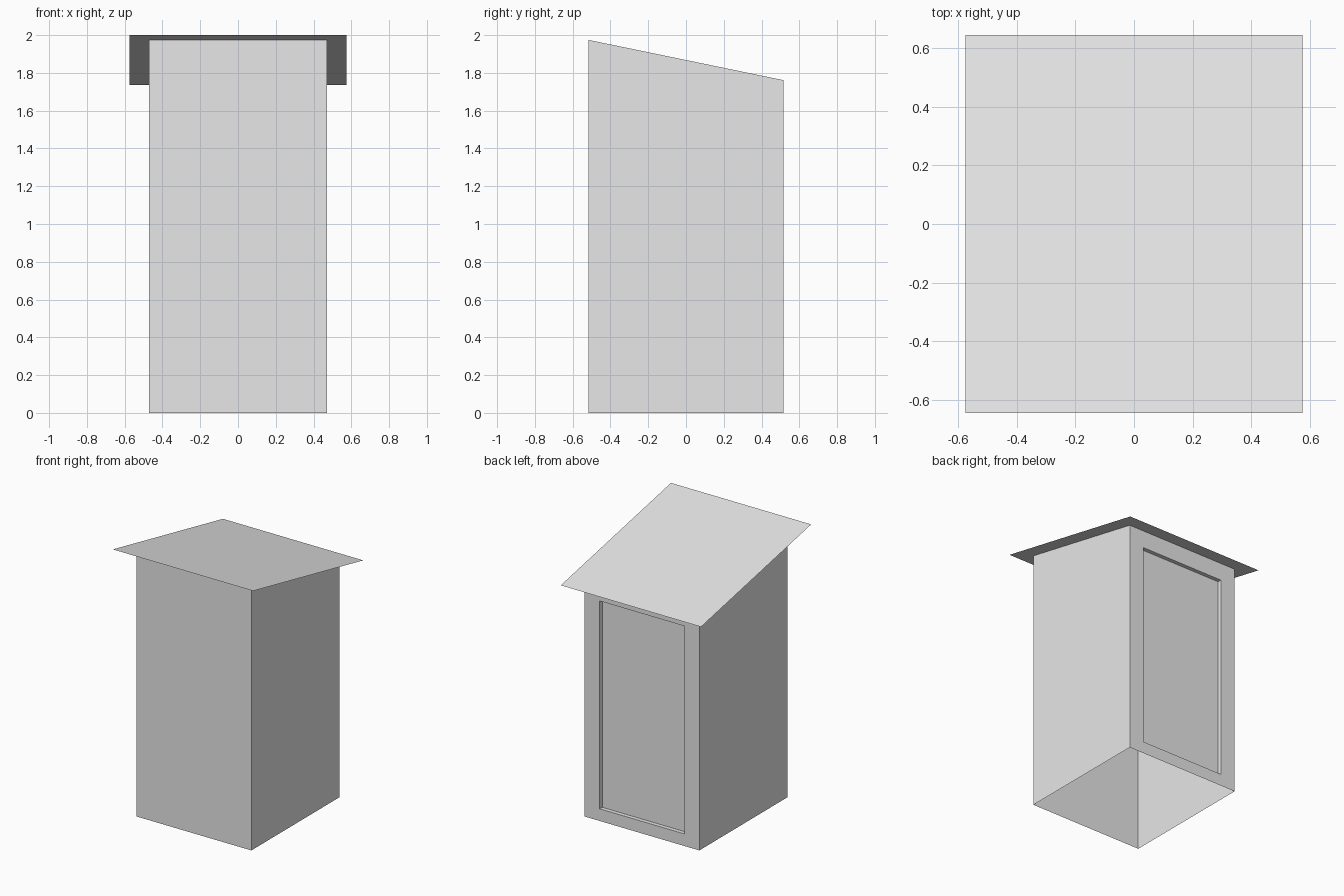
import bpy
import bmesh

if "Cube" in bpy.data.objects:
    bpy.data.objects.remove(bpy.data.objects["Cube"], do_unlink=True)

HALF_X, HALF_Y = 0.47, 0.515
EAVE_X, EAVE_Y = 0.575, 0.645
DOOR_X, DOOR_LOW, DOOR_HIGH = 0.347, 0.09, 1.63
RECESS = 0.03


def roof_height(y):
    return 1.868 - 0.2065 * y


grey = bpy.data.materials.new("light grey")
grey.use_nodes = True
grey.diffuse_color = (0.8, 0.8, 0.8, 1)
grey.node_tree.nodes["Principled BSDF"].inputs["Base Color"].default_value = (0.8, 0.8, 0.8, 1)


def add_object(name, bm):
    mesh = bpy.data.meshes.new(name)
    bm.normal_update()
    bm.to_mesh(mesh)
    bm.free()
    mesh.materials.append(grey)
    obj = bpy.data.objects.new(name, mesh)
    bpy.context.collection.objects.link(obj)
    return obj


# Hollow walls: open below, cut to the roof slope above
bm = bmesh.new()
bmesh.ops.create_cube(bm, size=2)
for v in bm.verts:
    v.co.x *= HALF_X
    v.co.y *= HALF_Y
    v.co.z = roof_height(v.co.y) if v.co.z > 0 else 0
bm.normal_update()
caps = [f for f in bm.faces if abs(f.normal.z) > 0.5]
bmesh.ops.delete(bm, geom=caps, context='FACES')

# Recessed doorway in the back wall: opening first, then the sunken panel
door = next(f for f in bm.faces if f.normal.y > 0.5)
for y in (HALF_Y, HALF_Y - RECESS):
    bmesh.ops.inset_individual(bm, faces=[door], thickness=0.02)
    middle = door.calc_center_median().z
    for v in door.verts:
        v.co.x = DOOR_X if v.co.x > 0 else -DOOR_X
        v.co.z = DOOR_HIGH if v.co.z > middle else DOOR_LOW
        v.co.y = y
    bm.normal_update()
add_object("walls", bm)

# Thin sloping roof sheet with overhanging eaves
bm = bmesh.new()
bmesh.ops.create_grid(bm, x_segments=1, y_segments=1, size=1)
for v in bm.verts:
    v.co.x *= EAVE_X
    v.co.y *= EAVE_Y
    v.co.z = roof_height(v.co.y)
add_object("roof", bm)
